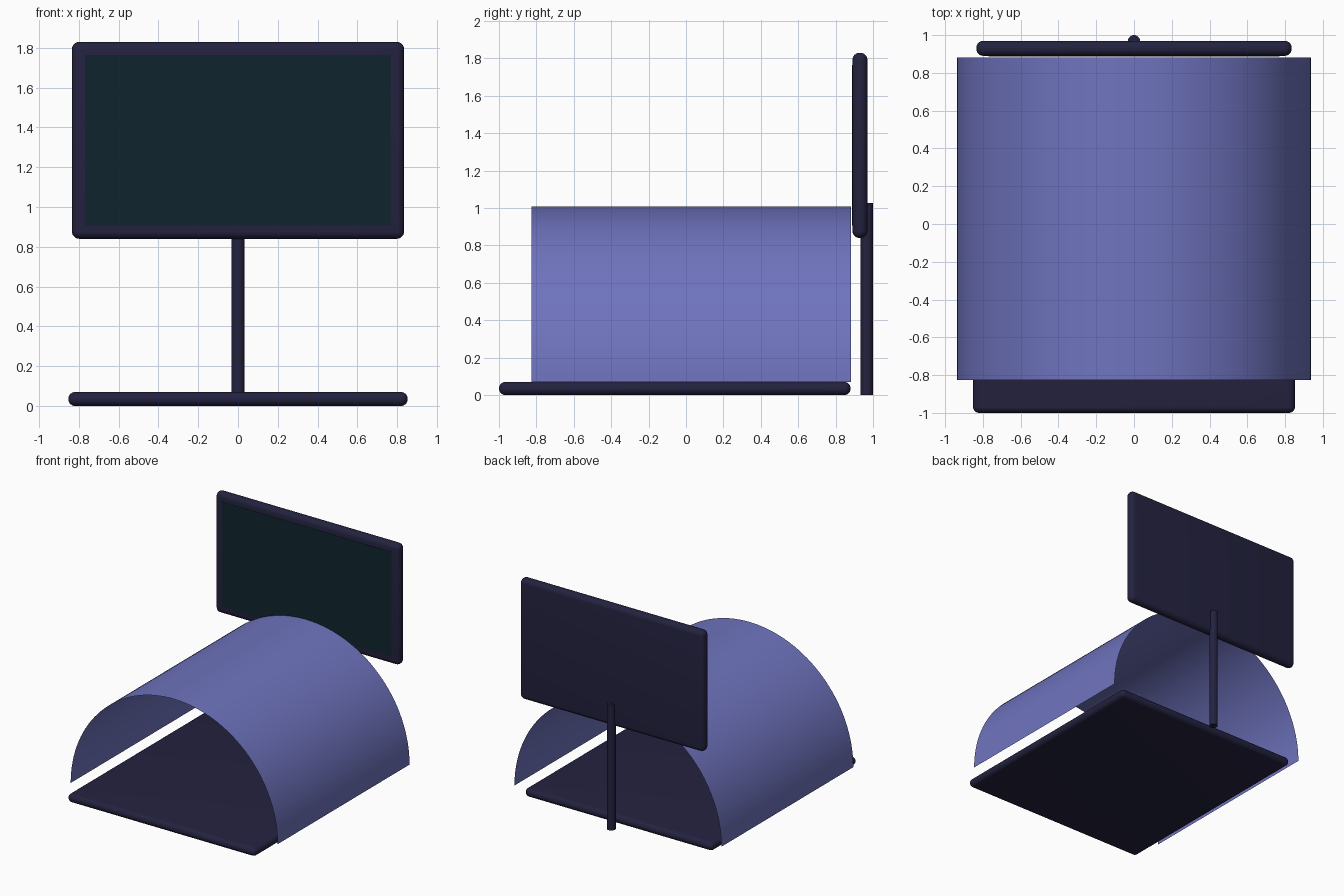
import bpy, math

cube = bpy.data.objects.get("Cube")
if cube:
    bpy.data.objects.remove(cube, do_unlink=True)


def material(name, rgb):
    m = bpy.data.materials.new(name)
    m.use_nodes = True
    m.diffuse_color = (*rgb, 1)
    m.node_tree.nodes["Principled BSDF"].inputs["Base Color"].default_value = (*rgb, 1)
    return m


navy = material("dark navy", (0.017, 0.016, 0.05))
violet = material("violet blue", (0.16, 0.175, 0.52))
glass = material("dark teal", (0.005, 0.017, 0.026))


def finish(name, mat):
    ob = bpy.context.object
    ob.name = name
    ob.data.materials.append(mat)
    bpy.ops.object.shade_smooth_by_angle(angle=math.radians(35))
    return ob


def box(name, x, y, z, mat, bevel=0):
    """Box from (min, max) ranges, with optionally rounded edges."""
    bpy.ops.mesh.primitive_cube_add(size=1, location=[sum(r) / 2 for r in (x, y, z)])
    bpy.context.object.scale = [r[1] - r[0] for r in (x, y, z)]
    bpy.ops.object.transform_apply(location=False, rotation=False, scale=True)
    if bevel:
        mod = bpy.context.object.modifiers.new("round", 'BEVEL')
        mod.width, mod.segments = bevel, 6
        bpy.ops.object.modifier_apply(modifier="round")
    return finish(name, mat)


# Base slab
box("base", (-0.853, 0.853), (-1, 0.88), (0, 0.07), navy, 0.034)

# Screen housing and its nearly flush display
box("screen_frame", (-0.835, 0.835), (0.89, 0.97), (0.84, 1.83), navy, 0.038)
box("display", (-0.769, 0.769), (0.888, 0.895), (0.907, 1.765), glass)

# Stand pole behind the screen
bpy.ops.mesh.primitive_cylinder_add(vertices=32, radius=0.033, depth=1.027,
                                    location=(0, 0.967, 0.5135))
finish("pole", navy)

# Open half-cylinder canopy, a single thin sheet
steps, radius, floor = 64, 0.938, 0.07
arc = [(radius * math.cos(math.pi * i / steps), floor + radius * math.sin(math.pi * i / steps))
       for i in range(steps + 1)]
verts = [(x, y, z) for x, z in arc for y in (-0.827, 0.882)]
faces = [(2 * i, 2 * i + 2, 2 * i + 3, 2 * i + 1) for i in range(steps)]
mesh = bpy.data.meshes.new("canopy")
mesh.from_pydata(verts, [], [f[::-1] for f in faces])
canopy = bpy.data.objects.new("canopy", mesh)
bpy.context.collection.objects.link(canopy)
bpy.ops.object.select_all(action='DESELECT')
canopy.select_set(True)
bpy.context.view_layer.objects.active = canopy
finish("canopy", violet)
